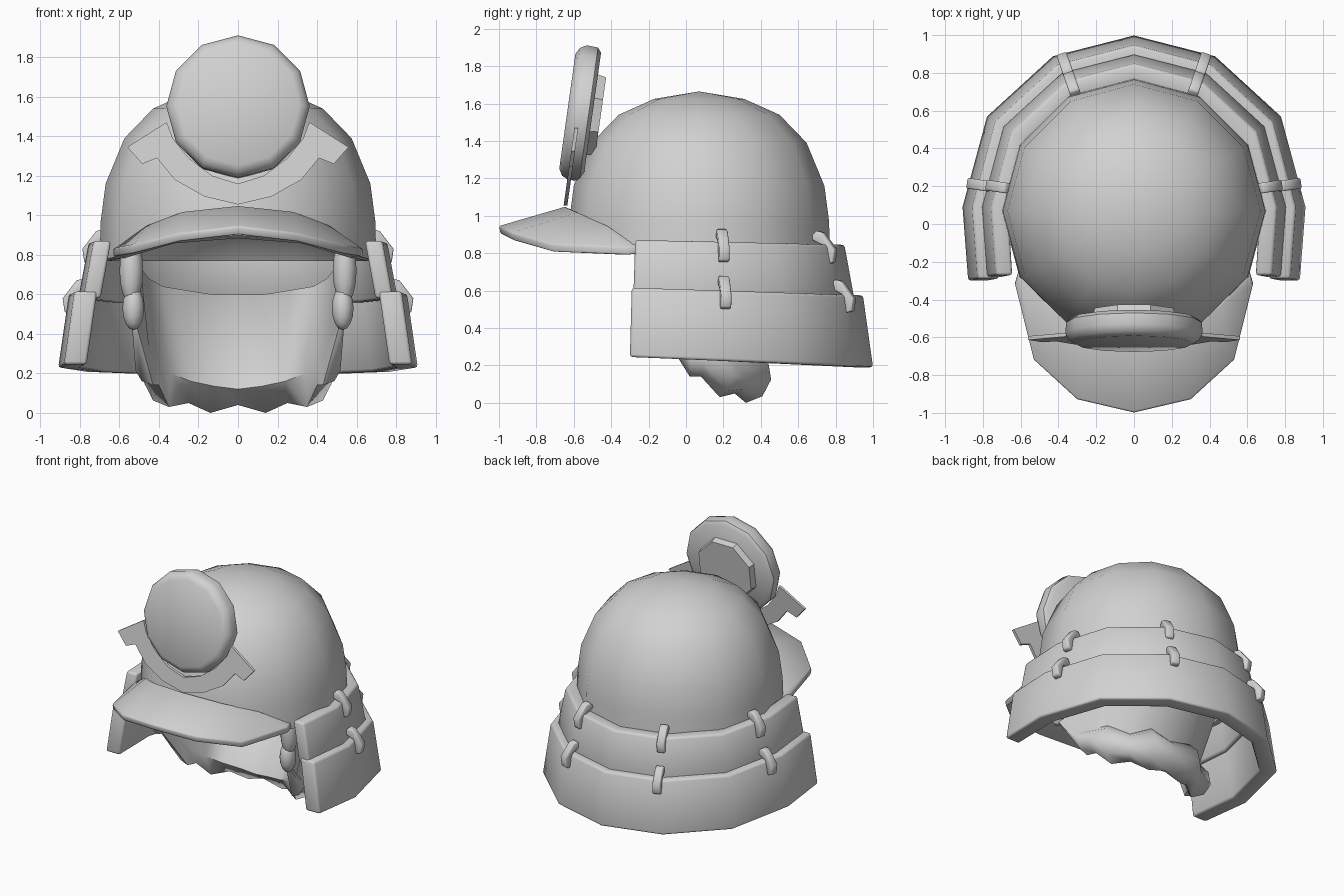
import bpy, bmesh, math
from mathutils import Vector, Matrix

cube = bpy.data.objects.get("Cube")
if cube:
    bpy.data.objects.remove(cube, do_unlink=True)

grey = bpy.data.materials.new("plain grey")
grey.use_nodes = True
grey.diffuse_color = (0.64, 0.64, 0.64, 1)
grey.node_tree.nodes["Principled BSDF"].inputs["Base Color"].default_value = (0.64, 0.64, 0.64, 1)


def finish(name, bm, angle=40):
    bmesh.ops.remove_doubles(bm, verts=bm.verts, dist=0.0005)
    bmesh.ops.recalc_face_normals(bm, faces=bm.faces)
    mesh = bpy.data.meshes.new(name)
    bm.to_mesh(mesh)
    bm.free()
    mesh.materials.append(grey)
    ob = bpy.data.objects.new(name, mesh)
    bpy.context.collection.objects.link(ob)
    bpy.ops.object.select_all(action="DESELECT")
    ob.select_set(True)
    bpy.context.view_layer.objects.active = ob
    bpy.ops.object.shade_smooth_by_angle(angle=math.radians(angle))
    return ob


def round_edges(ob, width):
    ob.data.set_sharp_from_angle(angle=math.pi)
    bevel = ob.modifiers.new("rounded edges", "BEVEL")
    bevel.width = width
    bevel.segments = 2
    bevel.limit_method = "ANGLE"
    bevel.angle_limit = math.radians(50)


def loft(name, sections, mirror=True, angle=40):
    """Skin closed cross-sections; mirrored ones start at the centre line."""
    if mirror:
        flipped = [[(-x, y, z) for x, y, z in s] for s in sections[:0:-1]]
        sections = flipped + sections
    bm = bmesh.new()
    rings = [[bm.verts.new(p) for p in s] for s in sections]
    for a, b in zip(rings, rings[1:]):
        for i in range(len(a)):
            j = (i + 1) % len(a)
            bm.faces.new((a[i], a[j], b[j], b[i]))
    bm.faces.new(rings[0])
    bm.faces.new(rings[-1])
    return finish(name, bm, angle)


def lathe(profile, sides, matrix):
    """Spin a (radius, height) profile about z, with a corner on +y."""
    bm = bmesh.new()
    verts = [bm.verts.new((0, r, z)) for r, z in profile]
    edges = [bm.edges.new(e) for e in zip(verts, verts[1:])]
    bmesh.ops.spin(bm, geom=verts + edges, cent=(0, 0, 0), axis=(0, 0, 1),
                   angle=math.tau, steps=sides, use_duplicate=False)
    bm.transform(matrix)
    return bm


# Bowl with a shallow padded ceiling, its rim cut higher at the brow
BOWL = [(0, 1.665), (0.24, 1.625), (0.43, 1.54), (0.575, 1.39), (0.67, 1.16),
        (0.695, 0.97), (0.7, 0.77), (0.65, 0.77), (0.58, 0.87), (0.4, 0.95), (0, 0.98)]
bm = lathe(BOWL, 12, Matrix.Translation((0, 0.07, 0)))
for v in bm.verts:
    if v.co.z < 0.9 and v.co.y < -0.2:
        v.co.z += (-0.2 - v.co.y) * 0.3
finish("helmet_bowl", bm)

# Peaked visor
inner = [(0, -0.64, 1.05), (0.28, -0.575, 1.02), (0.46, -0.42, 0.95), (0.61, -0.25, 0.84)]
outer = [(0, -1, 0.945), (0.3, -0.93, 0.91), (0.53, -0.72, 0.85), (0.63, -0.32, 0.835)]
drop = Vector((0, 0.01, -0.045))
visor = loft("visor", [[a, b, Vector(b) + drop, Vector(a) + drop] for a, b in zip(inner, outer)])
round_edges(visor, 0.01)

# Crest disc with a raised plate behind it
tilt = Matrix.Translation((0, -0.57, 1.55)) @ Matrix.Rotation(math.radians(82), 4, "X")
finish("crest_disc", lathe([(0, 0.065), (0.31, 0.065), (0.345, 0.045), (0.363, 0.01),
                            (0.36, -0.05), (0.335, -0.07), (0, -0.07)], 12, tilt))
finish("crest_back_plate", lathe([(0, -0.05), (0.24, -0.05), (0.225, -0.115), (0, -0.115)], 8,
                                 tilt @ Matrix.Rotation(math.pi / 8, 4, "Z")))

# Flat horned crescent under the disc
horn = [((0, 1.055), (0, 1.16)), ((0.17, 1.095), (0.13, 1.2)), ((0.32, 1.18), (0.25, 1.29)),
        ((0.41, 1.29), (0.33, 1.39)), ((0.485, 1.26), (0.36, 1.47)), ((0.56, 1.345), (0.375, 1.463))]


def horn_point(p, shift):
    return (p[0], -0.655 + (p[1] - 1.05) * 0.14 + shift, p[1])


loft("crest_horns", [[horn_point(a, 0), horn_point(b, 0), horn_point(b, 0.02), horn_point(a, 0.02)]
                     for a, b in horn])

# Two flared neck guard tiers
PLAN = [(0, 1.0), (0.43, 0.89), (0.78, 0.57), (0.91, 0.09), (0.88, -0.3)]


def guard_point(p, size, front_z, back_z, inset=0):
    x, y = p
    k = size - inset
    py = 0.1 + (y - 0.1) * k if y > 0 else y + (1 - size) * 0.17
    t = (y + 0.3) / 1.3
    return (x * k, py, front_z + (back_z - front_z) * t)


def tier(name, top, bottom, thick):
    guard = loft(name, [[guard_point(p, *top), guard_point(p, *bottom),
                         guard_point(p, *bottom, thick), guard_point(p, *top, thick)] for p in PLAN])
    round_edges(guard, 0.015)


tier("upper_neck_guard", (0.83, 0.87, 0.845), (0.89, 0.58, 0.55), 0.1)
tier("lower_neck_guard", (0.94, 0.615, 0.575), (1.0, 0.245, 0.19), 0.13)

# Hooked lacing pegs over the top edge of each tier
HOOK = [(-0.1, 0.03), (-0.06, 0.07), (-0.025, 0.06), (0.045, -0.03), (0.035, -0.1), (0, -0.11), (-0.02, -0.01)]


def peg(name, x, y, z, nx, ny):
    n = Vector((nx, ny, 0)).normalized()
    t = Vector((-n.y, n.x, 0)) * 0.028
    base = Vector((x, y, z))
    ring = [base + n * r + Vector((0, 0, h)) for r, h in HOOK]
    round_edges(loft(name, [[p - t for p in ring], [p + t for p in ring]], mirror=False), 0.008)


for side, s in (("left", 1), ("right", -1)):
    peg("upper_side_peg_" + side, s * 0.74, 0.2, 0.86, s, 0.15)
    peg("lower_side_peg_" + side, s * 0.84, 0.21, 0.61, s, 0.15)
    peg("upper_back_peg_" + side, s * 0.335, 0.76, 0.85, s * 0.32, 0.95)
    peg("lower_back_peg_" + side, s * 0.37, 0.86, 0.59, s * 0.32, 0.95)

# Inner cloth lining with a lumpy padded hem: top edge, inner hem edge, lump centre, lump radius
LINING = [((0, 0.54, 0.6), (0, 0.2, 0.12), (0, 0.33, 0.15), 0.11),
          ((0.13, 0.53, 0.6), (0.12, 0.19, 0.135), (0.14, 0.32, 0.15), 0.15),
          ((0.26, 0.48, 0.62), (0.24, 0.15, 0.16), (0.25, 0.26, 0.15), 0.1),
          ((0.38, 0.39, 0.64), (0.34, 0.1, 0.2), (0.35, 0.18, 0.17), 0.14),
          ((0.45, 0.25, 0.68), (0.4, 0.04, 0.26), (0.4, 0.08, 0.23), 0.09),
          ((0.49, 0.1, 0.73), (0.45, -0.02, 0.33), (0.43, 0.02, 0.23), 0.09),
          ((0.5, -0.17, 0.8), (0.51, -0.17, 0.45), (0.51, -0.16, 0.46), 0.03)]


def hem_section(top, edge, centre, r):
    out = Vector((centre[0], centre[1], 0)).normalized()
    arc = [Vector(centre) + (out * math.sin(a) - Vector((0, 0, math.cos(a)))) * r
           for a in (0, 0.7, 1.4, 2.1, 2.7)]
    return [top, edge] + arc + [Vector(top) + out * 0.03]


loft("cloth_lining", [hem_section(*s) for s in LINING], angle=60)

# Rounded cheek pads at the lining's front edges
bm = bmesh.new()
for (x, y, z), size in (((0.53, -0.17, 0.53), (0.055, 0.06, 0.11)),
                        ((0.54, -0.17, 0.72), (0.06, 0.06, 0.17))):
    for s in (1, -1):
        place = Matrix.Translation((s * x, y, z)) @ Matrix.Diagonal((*size, 1))
        bmesh.ops.create_uvsphere(bm, u_segments=12, v_segments=8, radius=1, matrix=place)
finish("cheek_pads", bm, 60)
